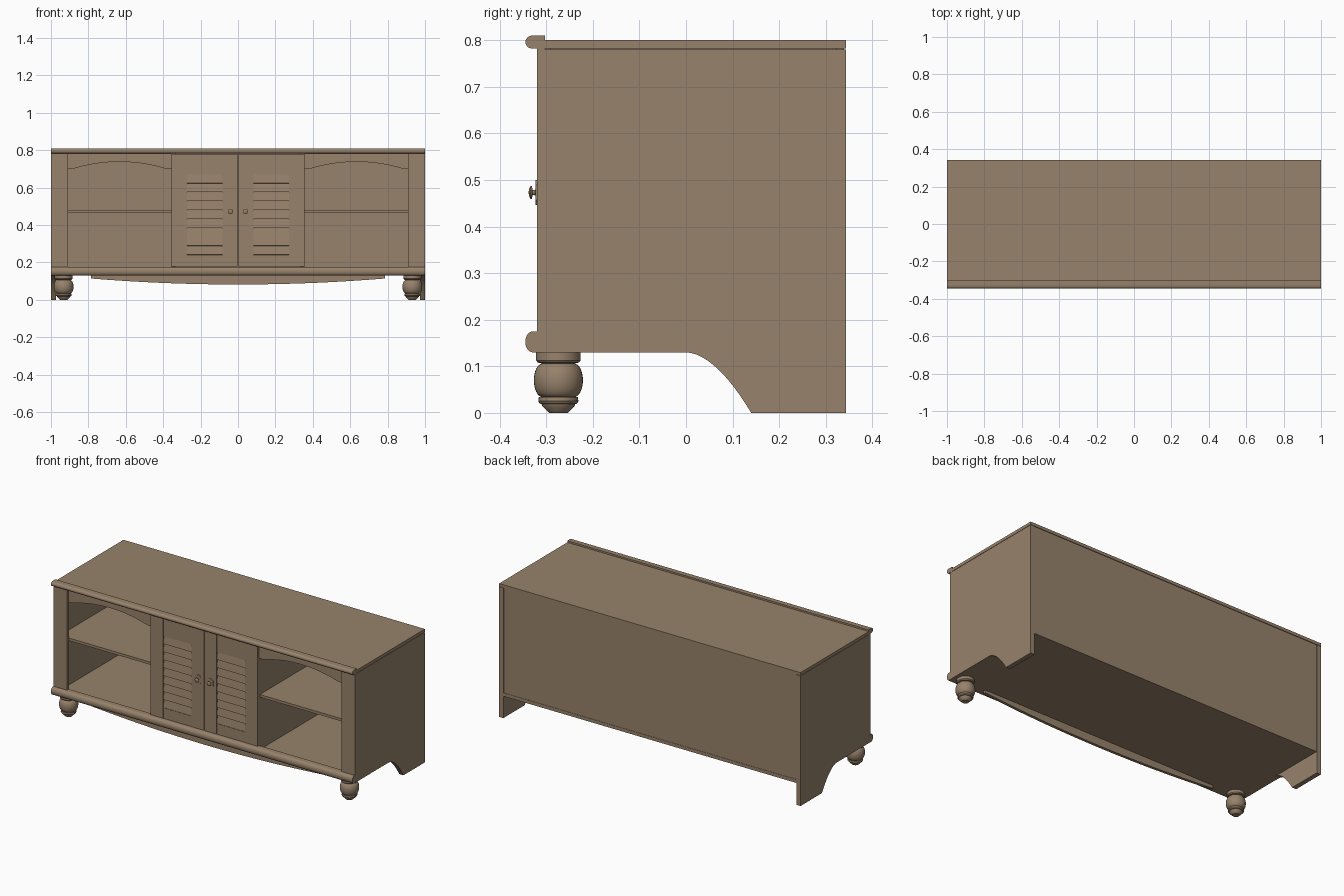
import bpy, bmesh, math
from mathutils import Matrix

cube = bpy.data.objects.get("Cube")
if cube:
    bpy.data.objects.remove(cube, do_unlink=True)

wood = bpy.data.materials.new("warm_brown_wood")
wood.use_nodes = True
colour = (0.31, 0.225, 0.147, 1)
wood.diffuse_color = colour
wood.node_tree.nodes["Principled BSDF"].inputs["Base Color"].default_value = colour


def finish(name, bm, smooth=False):
    bmesh.ops.recalc_face_normals(bm, faces=bm.faces)
    mesh = bpy.data.meshes.new(name)
    bm.to_mesh(mesh)
    bm.free()
    mesh.materials.append(wood)
    obj = bpy.data.objects.new(name, mesh)
    bpy.context.collection.objects.link(obj)
    if smooth:
        bpy.ops.object.select_all(action="DESELECT")
        obj.select_set(True)
        bpy.context.view_layer.objects.active = obj
        bpy.ops.object.shade_smooth_by_angle(angle=math.radians(35))
    return obj


def board(name, x, y, z, tilt=0):
    """Box spanning the given ranges, optionally tilted about x."""
    bm = bmesh.new()
    bmesh.ops.create_cube(bm, size=1)
    size = Matrix.Diagonal((x[1] - x[0], y[1] - y[0], z[1] - z[0], 1))
    mid = Matrix.Translation([sum(r) / 2 for r in (x, y, z)])
    bm.transform(mid @ Matrix.Rotation(tilt, 4, "X") @ size)
    return finish(name, bm)


def prism(name, outline, axis, start, end, smooth=False):
    """Extrude an outline along x (points are y, z) or y (points are x, z)."""
    bm = bmesh.new()
    place = (lambda a, b: (start, a, b)) if axis == "x" else (lambda a, b: (a, start, b))
    face = bm.faces.new([bm.verts.new(place(a, b)) for a, b in outline])
    moved = bmesh.ops.extrude_face_region(bm, geom=[face])["geom"]
    d = end - start
    bmesh.ops.translate(bm, verts=[v for v in moved if isinstance(v, bmesh.types.BMVert)],
                        vec=(d, 0, 0) if axis == "x" else (0, d, 0))
    return finish(name, bm, smooth)


def lathe(name, profile, matrix, steps=32):
    """Spin a (radius, height) profile about z, then place it."""
    bm = bmesh.new()
    verts = [bm.verts.new((r, 0, h)) for r, h in profile]
    edges = [bm.edges.new(pair) for pair in zip(verts, verts[1:])]
    bmesh.ops.spin(bm, geom=verts + edges, cent=(0, 0, 0), axis=(0, 0, 1),
                   angle=math.tau, steps=steps)
    bmesh.ops.remove_doubles(bm, verts=bm.verts, dist=1e-5)
    bm.transform(matrix)
    return finish(name, bm, True)


FRONT, BACK, FACE = -0.303, 0.343, -0.32

# Carcass
board("top_panel", (-1, 1), (FRONT, BACK), (0.782, 0.8))
board("bottom_panel", (-0.972, 0.972), (FRONT, BACK - 0.002), (0.13, 0.15))
board("back_panel", (-0.972, 0.972), (0.322, BACK - 0.004), (0.15, 0.782))

# Rounded rails along the front edges
for name, z0, z1 in (("top_rail", 0.782, 0.81), ("bottom_rail", 0.13, 0.175)):
    mid, half = (z0 + z1) / 2, (z1 - z0) / 2
    curve = [(-0.329 - 0.016 * math.cos(t), mid + half * math.sin(t))
             for t in [math.pi * (i / 14 - 0.5) for i in range(15)]]
    prism(name, curve + [(FRONT, z1), (FRONT, z0)], "x", -1, 1, True)

# Curved apron under the bottom rail
apron = [(0.785 * k / 16, 0.082 + 0.032 * (k / 16) ** 2) for k in range(-16, 17)]
prism("front_apron", apron + [(0.785, 0.132), (-0.785, 0.132)], "y", -0.302, -0.285)

# Side panel outline with a curved cut-out ahead of the back leg
cutout = [(0.14 * k / 12, 0.13 * (1 - (k / 12) ** 1.8)) for k in range(13)]
side = [(FRONT, 0.13)] + cutout + [(BACK, 0), (BACK, 0.78), (FRONT, 0.78)]

# Turned front foot profile, with a round bulb in the middle
bulb = [(0.034 + 0.0187 * math.cos(t), 0.07 + 0.036 * math.sin(t))
        for t in [math.pi * (i / 16 - 0.5) for i in range(17)]]
foot = ([(0, 0), (0.02, 0), (0.035, 0.015), (0.036, 0.019), (0.04, 0.02),
         (0.043, 0.025), (0.042, 0.034)] + bulb +
        [(0.044, 0.108), (0.048, 0.113), (0.048, 0.131), (0, 0.131)])

# Knob profile
knob = [(0, 0), (0.012, 0), (0.006, 0.004), (0.005, 0.009),
        (0.014, 0.011), (0.014, 0.014), (0.008, 0.017), (0, 0.018)]

for s, label in ((1, "left"), (-1, "right")):
    def span(a, b):
        return tuple(sorted((s * a, s * b)))

    prism(label + "_side_panel", side, "x", s * 0.972, s)
    board(label + "_front_stile", span(0.91, 0.999), (FACE, FRONT), (0.175, 0.782))
    board(label + "_divider", span(0.335, 0.355), (FRONT, 0.322), (0.15, 0.782))
    board(label + "_shelf", span(0.355, 0.972), (FRONT + 0.003, 0.322), (0.464, 0.48))

    # Arched valance above the open bay
    arch = [(s * (0.633 + 0.25 * k / 12), 0.738 - 0.038 * (k / 12) ** 2)
            for k in range(-12, 13)]
    valance = [(s * 0.355, 0.7)] + arch + [(s * x, z) for x, z in
                                           ((0.915, 0.7), (0.915, 0.782), (0.355, 0.782))]
    prism(label + "_valance", valance, "y", -0.308, -0.29)

    lathe(label + "_front_foot", foot, Matrix.Translation((s * 0.932, -0.274, 0)))

    # Louvred door: frame, backing and tilted slats
    outer, inner = span(0.002, 0.355), span(0.083, 0.272)
    board(label + "_door_stile_a", (outer[0], inner[0]), (FACE, FRONT), (0.177, 0.781))
    board(label + "_door_stile_b", (inner[1], outer[1]), (FACE, FRONT), (0.177, 0.781))
    board(label + "_door_bottom_rail", inner, (FACE + 0.001, FRONT), (0.177, 0.24))
    board(label + "_door_top_rail", inner, (FACE + 0.001, FRONT), (0.67, 0.781))
    board(label + "_door_backing", inner, (-0.308, FRONT), (0.24, 0.67))
    for i in range(9):
        z = 0.264 + i * 0.0478
        board(f"{label}_door_slat_{i + 1}", inner, (-0.316, -0.311),
              (z - 0.023, z + 0.023), math.radians(-8))

    # Handle plate and knob
    x, z = s * 0.04, 0.473
    plate = [(x + a * 0.02, z + b * 0.027) for a, b in
             ((-1, -0.6), (-0.4, -1), (0.4, -1), (1, -0.6),
              (1, 0.6), (0.4, 1), (-0.4, 1), (-1, 0.6))]
    prism(label + "_handle_plate", plate, "y", FACE - 0.003, FACE)
    lathe(label + "_knob", knob, Matrix.Translation((x, FACE, z)) @
          Matrix.Rotation(math.radians(90), 4, "X"), 20)
